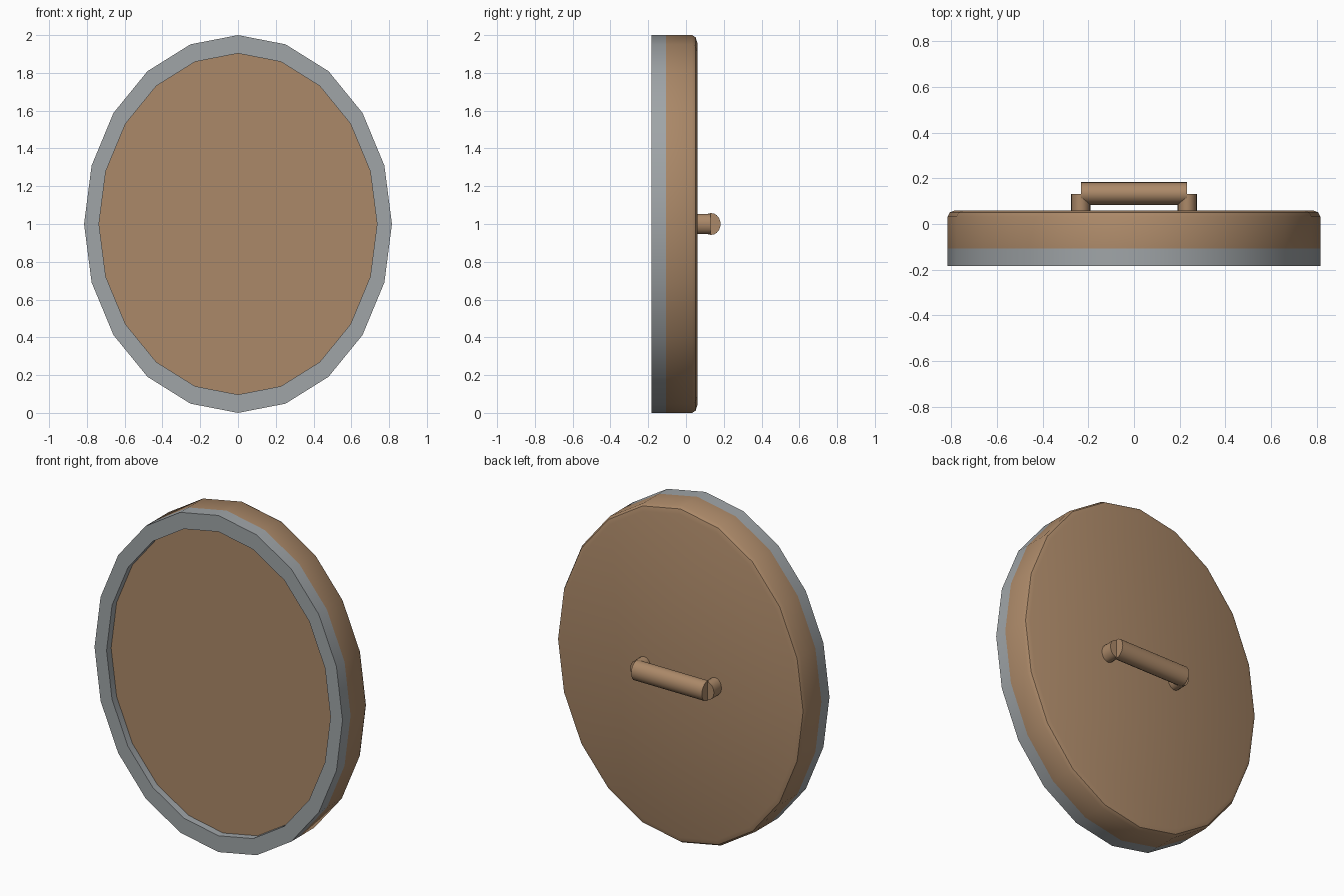
import bpy, bmesh, math
from mathutils import Matrix

if "Cube" in bpy.data.objects:
    bpy.data.objects.remove(bpy.data.objects["Cube"])

HALF_W, HALF_H = 0.815, 1.0


def material(name, color):
    m = bpy.data.materials.new(name)
    m.use_nodes = True
    m.diffuse_color = color
    m.node_tree.nodes["Principled BSDF"].inputs["Base Color"].default_value = color
    return m


wood = material("warm wood", (0.41, 0.25, 0.14, 1))
metal = material("grey metal", (0.35, 0.375, 0.39, 1))


def finish(name, bm, mat, angle):
    bmesh.ops.recalc_face_normals(bm, faces=bm.faces)
    me = bpy.data.meshes.new(name)
    bm.to_mesh(me)
    bm.free()
    me.materials.append(mat)
    ob = bpy.data.objects.new(name, me)
    bpy.context.collection.objects.link(ob)
    bpy.ops.object.select_all(action="DESELECT")
    ob.select_set(True)
    bpy.context.view_layer.objects.active = ob
    bpy.ops.object.shade_smooth_by_angle(angle=math.radians(angle))
    return ob


def oval(name, profile, mat, angle, closed=False, sides=20):
    """Sweep a (radius, y) profile around the oval's centre."""
    bm = bmesh.new()
    rings = []
    for r, y in profile:
        turns = [2 * math.pi * i / sides for i in range(sides)]
        rings.append([bm.verts.new((HALF_W * r * math.sin(a), y, 1 + HALF_H * r * math.cos(a)))
                      for a in turns])
    pairs = list(zip(rings, rings[1:]))
    if closed:
        pairs.append((rings[-1], rings[0]))
    else:
        bm.faces.new(rings[0])
        bm.faces.new(rings[-1])
    for a, b in pairs:
        for i in range(sides):
            j = (i + 1) % sides
            bm.faces.new((a[i], a[j], b[j], b[i]))
    return finish(name, bm, mat, angle)


def rod(name, axis, centre, scale, length):
    """Oval rod along the x or y axis."""
    bm = bmesh.new()
    bmesh.ops.create_cone(bm, cap_ends=True, segments=20, radius1=1, radius2=1, depth=length)
    turn = Matrix.Rotation(math.pi / 2, 4, "Y" if axis == "x" else "X")
    bm.transform(Matrix.Translation(centre) @ Matrix.Diagonal((*scale, 1)) @ turn)
    return finish(name, bm, wood, 35)


# Wooden board: rounded back edge, raised panel seated inside the rim
oval("shield_board", [(0.903, -0.14), (0.903, -0.107), (1.0, -0.107),
                      (1.0, 0.032), (0.988, 0.051), (0.96, 0.06)], wood, 40)

# Metal rim around the front
oval("shield_rim", [(0.903, -0.183), (1.0, -0.183), (1.0, -0.107), (0.903, -0.107)],
     metal, 30, closed=True)

# Handle on the back: two posts and a grip bar
for side, x in (("left", 0.233), ("right", -0.233)):
    rod(f"handle_post_{side}", "y", (x, 0.09, 1), (0.042, 1, 0.053), 0.082)
rod("handle_grip", "x", (0, 0.133, 1), (1, 0.05, 0.058), 0.465)
